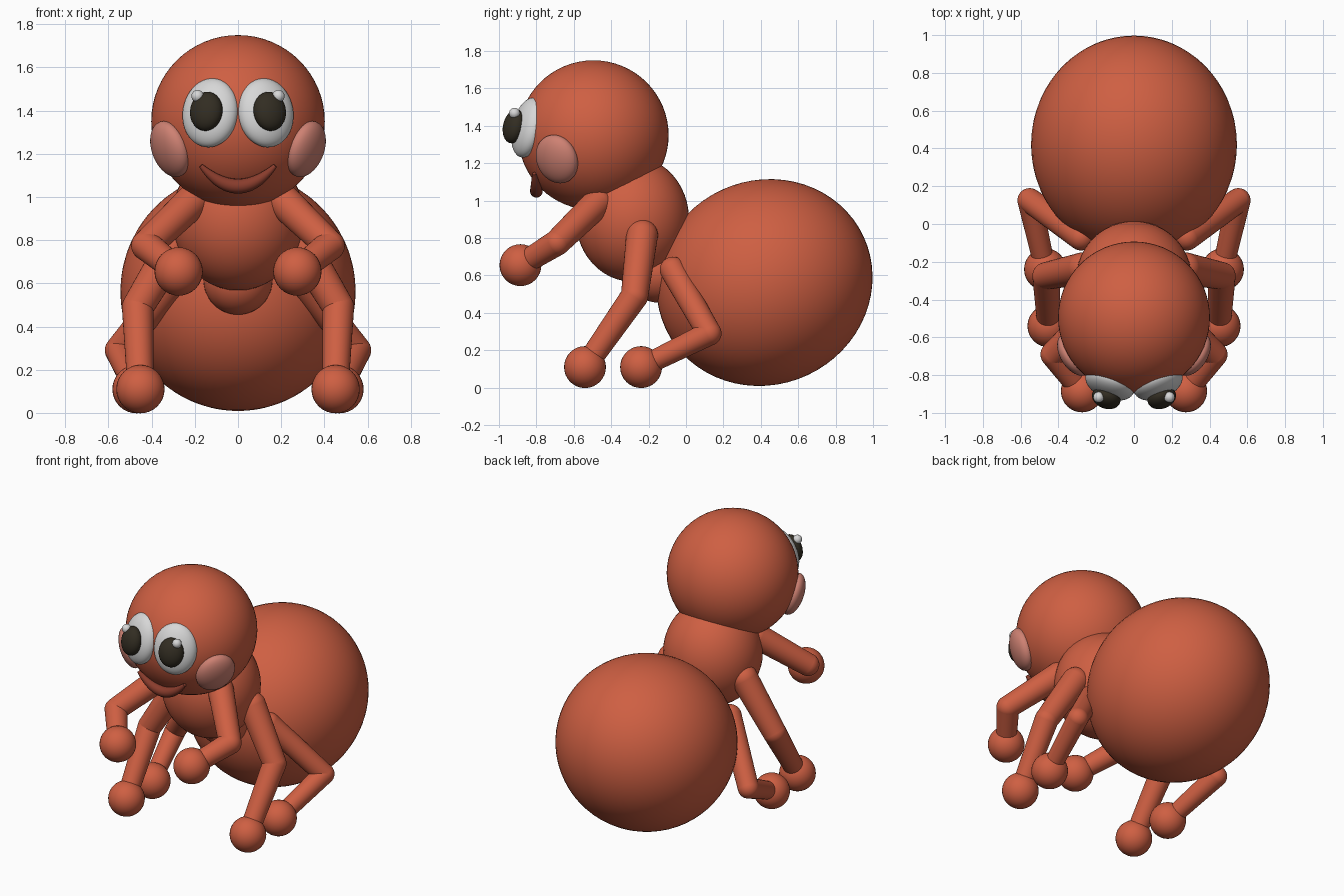
import bpy
import math
from mathutils import Vector, Matrix

cube = bpy.data.objects.get("Cube")
if cube:
    bpy.data.objects.remove(cube, do_unlink=True)


def material(name, color):
    m = bpy.data.materials.new(name)
    m.use_nodes = True
    m.diffuse_color = (*color, 1)
    m.node_tree.nodes["Principled BSDF"].inputs["Base Color"].default_value = (*color, 1)
    return m


RED = material("terracotta_red", (0.62, 0.115, 0.055))
WHITE = material("eye_white", (0.68, 0.68, 0.68))
BLACK = material("pupil_brown", (0.032, 0.026, 0.016))
PINK = material("cheek_pink", (0.62, 0.22, 0.17))
DARK = material("mouth_red", (0.25, 0.045, 0.025))


def finish(name, mat):
    obj = bpy.context.object
    obj.name = name
    obj.data.materials.append(mat)
    bpy.ops.object.shade_smooth()
    return obj


def ball(name, center, radii, mat, rotation=None, detail=48):
    """Ellipsoid with an optional rotation matrix."""
    bpy.ops.mesh.primitive_uv_sphere_add(segments=detail, ring_count=detail // 2)
    obj = finish(name, mat)
    turn = rotation.to_4x4() if rotation else Matrix()
    obj.matrix_world = Matrix.Translation(center) @ turn @ Matrix.Diagonal((*radii, 1))
    return obj


def facing(direction):
    """Rotation whose local z axis points along the direction, local y up."""
    return Vector(direction).to_track_quat("Z", "Y").to_matrix()


def segment(name, a, b, ra, rb):
    """Tapered limb section between two joints."""
    a, b = Vector(a), Vector(b)
    bpy.ops.mesh.primitive_cone_add(vertices=32, radius1=ra, radius2=rb, depth=(b - a).length,
                                    end_fill_type="NOTHING")
    obj = finish(name, RED)
    obj.matrix_world = Matrix.Translation((a + b) / 2) @ facing(b - a).to_4x4()


def limb(name, points, radii, foot):
    """Two sections with rounded joints and a ball at the end."""
    for i in range(2):
        segment(f"{name}_section_{i + 1}", points[i], points[i + 1], radii[i], radii[i + 1])
        ball(f"{name}_joint_{i + 1}", points[i], (radii[i],) * 3, RED, detail=32)
    ball(f"{name}_foot", points[2], (foot,) * 3, RED, detail=32)


# Body
tilt = Matrix.Rotation(math.radians(25), 3, "X")
ball("abdomen", (0, 0.42, 0.562), (0.545, 0.584, 0.546), RED, tilt, 64)
ball("waist", (0, -0.15, 0.615), (0.16, 0.16, 0.16), RED)
ball("thorax", (0, -0.287, 0.902), (0.305, 0.303, 0.335), RED)
ball("head", (0, -0.495, 1.35), (0.402, 0.402, 0.4), RED, None, 64)

# Mirrored parts
for side, s in (("left", 1), ("right", -1)):
    limb(f"{side}_arm", [(s * 0.2, -0.47, 0.99), (s * 0.425, -0.69, 0.775), (s * 0.275, -0.885, 0.655)],
         (0.08, 0.07, 0.06), 0.112)
    limb(f"{side}_middle_leg", [(s * 0.27, -0.235, 0.815), (s * 0.465, -0.275, 0.49), (s * 0.452, -0.54, 0.11)],
         (0.085, 0.073, 0.06), 0.112)
    limb(f"{side}_hind_leg", [(s * 0.28, -0.07, 0.63), (s * 0.552, 0.125, 0.29), (s * 0.47, -0.24, 0.11)],
         (0.07, 0.065, 0.055), 0.112)

    # Eye, pupil and glint, with local y kept upright
    gaze = Matrix.Rotation(s * math.radians(21), 3, "Z") @ Matrix.Rotation(math.radians(-13), 3, "X")
    ball(f"{side}_eye", (s * 0.128, -0.845, 1.39), (0.135, 0.075, 0.163), WHITE, gaze)
    ball(f"{side}_pupil", (s * 0.147, -0.92, 1.397), (0.078, 0.055, 0.092), BLACK, gaze, 32)
    ball(f"{side}_glint", (s * 0.187, -0.917, 1.467), (0.029, 0.029, 0.029), WHITE, None, 24)

    # Cheek
    ball(f"{side}_cheek", (s * 0.315, -0.69, 1.222), (0.125, 0.135, 0.065), PINK,
         facing((s * 0.8, -0.5, -0.32)))

# Smiling mouth, thick in the middle with small upturned corners
curve = bpy.data.curves.new("mouth", "CURVE")
curve.dimensions = "3D"
curve.bevel_depth = 0.034
curve.bevel_resolution = 6
curve.use_fill_caps = True
spline = curve.splines.new("POLY")
steps = 24
spline.points.add(steps)
for i, p in enumerate(spline.points):
    t = 2 * i / steps - 1
    p.co = (0.172 * t, -0.8 - 0.012 * t * t, 1.05 + 0.095 * t * t, 1)
    p.radius = 1 - 0.7 * t * t
mouth = bpy.data.objects.new("mouth", curve)
bpy.context.collection.objects.link(mouth)
curve.materials.append(DARK)
